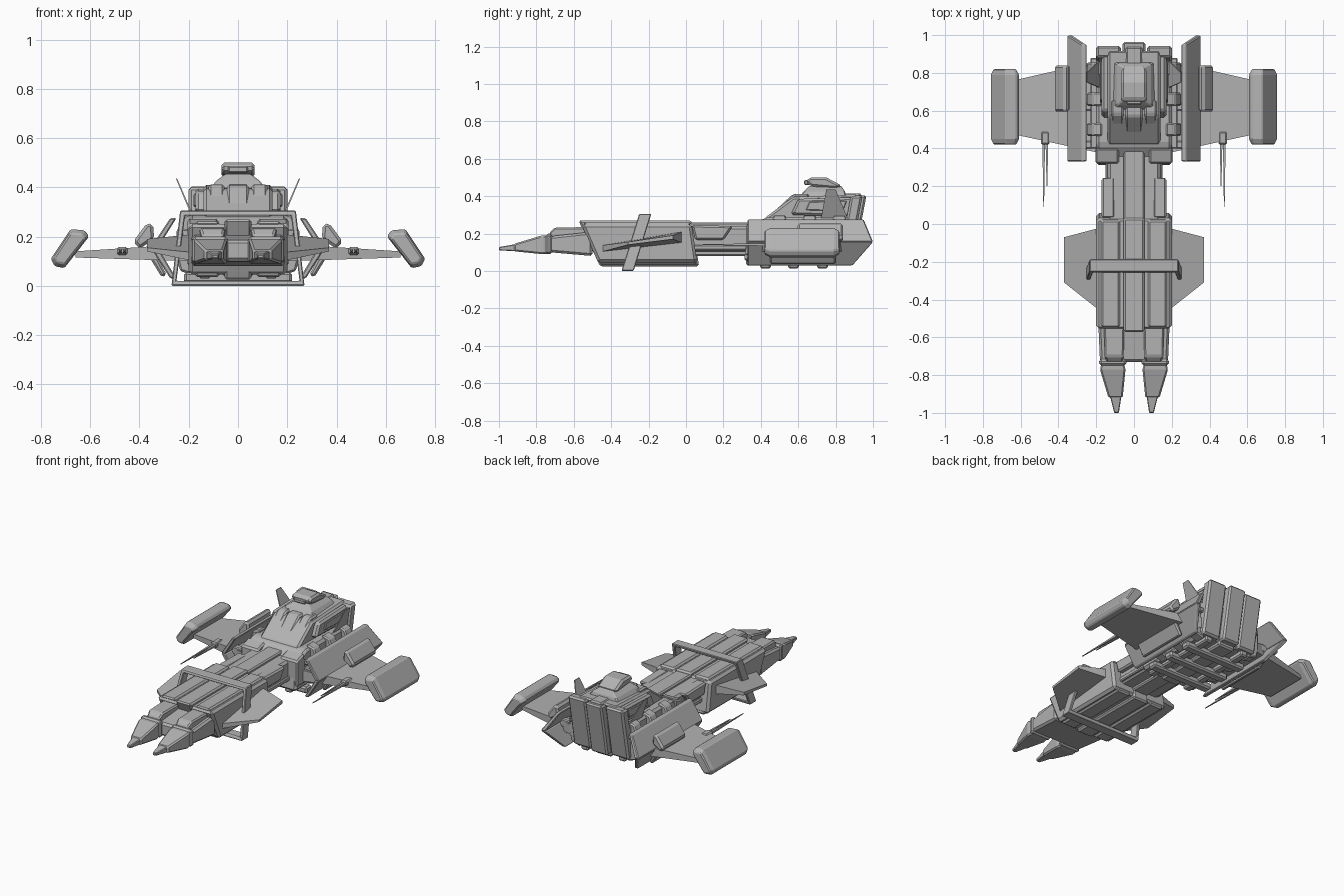
import bpy, bmesh
from mathutils import Vector

if "Cube" in bpy.data.objects:
    bpy.data.objects.remove(bpy.data.objects["Cube"])

grey = bpy.data.materials.new("hull grey")
grey.use_nodes = True
grey.diffuse_color = (.45, .45, .45, 1)
grey.node_tree.nodes["Principled BSDF"].inputs["Base Color"].default_value = (.45, .45, .45, 1)


def finish(name, bm, bevel=0, mirror=False):
    """Turn a bmesh into a flat shaded, optionally chamfered and mirrored part."""
    bmesh.ops.recalc_face_normals(bm, faces=bm.faces)
    mesh = bpy.data.meshes.new(name)
    bm.to_mesh(mesh)
    bm.free()
    mesh.materials.append(grey)
    ob = bpy.data.objects.new(name, mesh)
    bpy.context.collection.objects.link(ob)
    if bevel:
        mod = ob.modifiers.new("chamfer", "BEVEL")
        mod.width, mod.segments, mod.limit_method = bevel, 1, "ANGLE"
    if mirror:
        ob.modifiers.new("mirror", "MIRROR")
    return ob


def loft(name, loops, bevel=0, mirror=False, closed=False):
    """Skin matching point loops, with end caps unless the loft is closed."""
    bm = bmesh.new()
    rows = [[bm.verts.new(p) for p in loop] for loop in loops]
    pairs = list(zip(rows, rows[1:])) + ([(rows[-1], rows[0])] if closed else [])
    for a, b in pairs:
        for i in range(len(a)):
            j = (i + 1) % len(a)
            bm.faces.new((a[i], a[j], b[j], b[i]))
    if not closed:
        bm.faces.new(rows[0])
        bm.faces.new(rows[-1])
    return finish(name, bm, bevel, mirror)


def side_prism(name, profile, x0, x1, bevel=0, mirror=False):
    """Extrude a (y, z) side profile across x."""
    return loft(name, [[(x, y, z) for y, z in profile] for x in (x0, x1)], bevel, mirror)


def long_prism(name, section, y0, y1, bevel=0, mirror=False):
    """Extrude an (x, z) cross-section along y."""
    return loft(name, [[(x, y, z) for x, z in section] for y in (y0, y1)], bevel, mirror)


def rect(y, x0, x1, z0, z1):
    return [(x0, y, z0), (x1, y, z0), (x1, y, z1), (x0, y, z1)]


def box(name, x0, x1, y0, y1, z0, z1, bevel=0, mirror=False):
    return loft(name, [rect(y, x0, x1, z0, z1) for y in (y0, y1)], bevel, mirror)


# Forward hull: slanted block with a raised spine and keel
side_prism("forward_hull", [(-.56, .25), (.03, .25), (.06, .045), (-.47, .045)], -.2, .2, .015)
side_prism("forward_spine", [(-.575, .27), (.03, .27), (.07, .025), (-.46, .025)], -.055, .055, .01)
for s in (1, -1):
    side_prism("forward_shoulder", [(-.55, .262), (.02, .262), (.06, .035), (-.46, .035)],
               s * .075, s * .175, .01)

# Nose: shared base, two tapering prongs and raised blocks
loft("nose_base", [rect(-.73, -.18, .18, .1, .185), rect(-.5, -.19, .19, .08, .21)], .012)
loft("nose_block", [rect(-.73, .06, .145, .15, .205), rect(-.7, .055, .155, .15, .232),
                    rect(-.5, .05, .16, .15, .235)], .008, True)
box("nose_collar", .04, .185, -.75, -.715, .09, .2, .012, True)
loft("nose_prong", [rect(-.92, .06, .135, .105, .145), rect(-.77, .045, .18, .09, .19),
                    rect(-.73, .055, .17, .09, .19)], .008, True)
loft("nose_tip", [rect(-1, .08, .105, .11, .128), rect(-.9, .065, .13, .105, .145)], .004, True)

# Canted side fins on the forward hull
loft("forward_fin", [
    [(.18, -.46, .1), (.18, -.02, .15), (.18, -.02, .21), (.18, -.46, .135)],
    [(.37, -.31, .14), (.37, -.07, .17), (.37, -.07, .19), (.37, -.31, .155)]], 0, True)

# Sloping rectangular hoop around the forward hull
hoop = []
for inset, dy in ((0, 0), (0, .065), (.02, .065), (.02, 0)):
    corners = [(-.27, inset), (.27, inset), (.235, .305 - inset), (-.235, .305 - inset)]
    hoop.append([(x - inset * (1 if x > 0 else -1), -.345 + z * .31 + dy, z) for x, z in corners])
loft("hull_hoop", hoop, .004, closed=True)

# Neck joining the two hulls
box("neck", -.14, .14, 0, .45, .1, .24, .015)
box("neck_spine", -.055, .055, 0, .45, .08, .258, .008)
side_prism("neck_side_pod", [(.03, .245), (.25, .24), (.2, .165), (.05, .165)], .1, .172, .01, True)
box("neck_rail", .1, .15, 0, .4, .11, .14, .006, True)

# Rear hull, with a sloped front collar
side_prism("rear_hull", [(.31, .05), (.33, .22), (.42, .285), (.9, .285), (.86, .06)], -.2, .2, .015)
box("rear_keel", -.06, .06, .32, .86, .035, .1, .01)
box("keel_rail", .11, .16, .32, .86, .03, .08, .008, True)
side_prism("front_cheek", [(.32, .08), (.32, .25), (.4, .275), (.42, .08)], .08, .205, .01, True)

# Superstructure, stepped outward towards its flanks
deck = [(.4, .25), (.43, .29), (.57, .395), (.92, .41), (.86, .26)]
side_prism("upper_deck", deck, -.14, .14, .012)
side_prism("deck_centre", [(.42, .27), (.57, .41), (.94, .415), (.9, .26)], -.045, .045, .01)
side_prism("deck_wedge", [(.44, .28), (.58, .412), (.66, .412), (.62, .28)], .055, .12, .01, True)
side_prism("deck_flank", [(.56, .3), (.6, .385), (.92, .395), (.88, .29)], .1, .172, .012, True)
side_prism("flank_panel", [(.64, .325), (.66, .37), (.86, .375), (.84, .32)], .16, .18, .004, True)

# Stern panels leaning over the back
stern = [(.82, .06), (.88, .4), (.945, .405), (.88, .06)]
side_prism("stern_side", stern, .07, .2, .012, True)
side_prism("stern_centre", [(y + .02, z) for y, z in stern], -.06, .06, .01)

# Bridge tower and its head
loft("bridge_base", [
    [(-.115, .6, .39), (.115, .6, .39), (.115, .86, .39), (-.115, .86, .39)],
    [(-.09, .63, .425), (.09, .63, .425), (.09, .85, .425), (-.09, .85, .425)],
    [(-.05, .66, .455), (.05, .66, .455), (.05, .83, .455), (-.05, .83, .455)]], .006)
side_prism("bridge_head", [(.64, .475), (.66, .5), (.75, .5), (.835, .455), (.8, .44), (.67, .452)],
           -.068, .068, .012)
box("bridge_visor", -.04, .04, .632, .68, .46, .485, .005)

# Hoop ribs wrapping the rear hull
for y in (.425, .575, .73):
    box("belly_rib", -.22, .22, y - .03, y + .03, .012, .055, .01)
for y in (.5, .66, .82):
    long_prism("side_rib", [(.17, .04), (.235, .06), (.25, .12), (.25, .22), (.22, .285), (.17, .3)],
               y - .035, y + .035, .008, True)
box("rib_rail", .19, .23, .4, .88, .2, .23, .006, True)

# Thin upright fins beside the bridge
loft("deck_fin", [
    [(.175, .72, .27), (.175, .87, .27), (.183, .87, .27), (.183, .72, .27)],
    [(.247, .75, .435), (.247, .8, .435), (.252, .8, .435), (.252, .75, .435)]], 0, True)

# Chevron armour plates along the flanks, ending in a point
for name, edge, far in (("upper_armour", .275, .95), ("lower_armour", .03, .89)):
    loft(name, [
        [(.275, .33, edge), (.275, far, edge), (.355, 1, .155), (.355, .33, .155)],
        [(.25, .33, edge), (.25, far, edge), (.325, 1, .155), (.325, .33, .155)]], .005, True)
for y in (.42, .62, .82):
    box("armour_strut", .15, .34, y - .02, y + .02, .13, .18, .006, True)

# Tilted nacelles on the armour plates
long_prism("armour_nacelle", [(.345, .25), (.37, .255), (.425, .18), (.4, .15), (.34, .19)],
           .595, .84, .012, True)
long_prism("lower_nacelle", [(.29, .045), (.31, .035), (.365, .125), (.34, .14)],
           .45, .8, .008, True)

# Main wings
loft("wing", [
    [(.2, .38, .1), (.2, .86, .1), (.2, .86, .17), (.2, .38, .17)],
    [(.66, .48, .115), (.66, .755, .115), (.66, .755, .14), (.66, .48, .14)]], 0, True)

# Wing tip pods: leaning slabs with chamfered ends
pod = [(.605, .2), (.622, .225), (.68, .23), (.76, .11), (.745, .08), (.705, .072)]
middle = Vector((.685, .152))


def pod_loop(y, scale):
    ring = [middle + (Vector(p) - middle) * scale for p in pod]
    return [(p.x, y, p.y) for p in ring]


loft("wing_tip_pod", [pod_loop(.42, .8), pod_loop(.45, 1), pod_loop(.79, 1), pod_loop(.82, .8)],
     .006, True)

# Wing guns
box("gun_mount", .448, .492, .42, .49, .125, .158, .008, True)
for x, tip in ((.461, .2), (.478, .09)):
    loft("gun_barrel", [rect(tip, x - .002, x + .002, .139, .143),
                        rect(.43, x - .007, x + .007, .134, .148)], 0, True)
